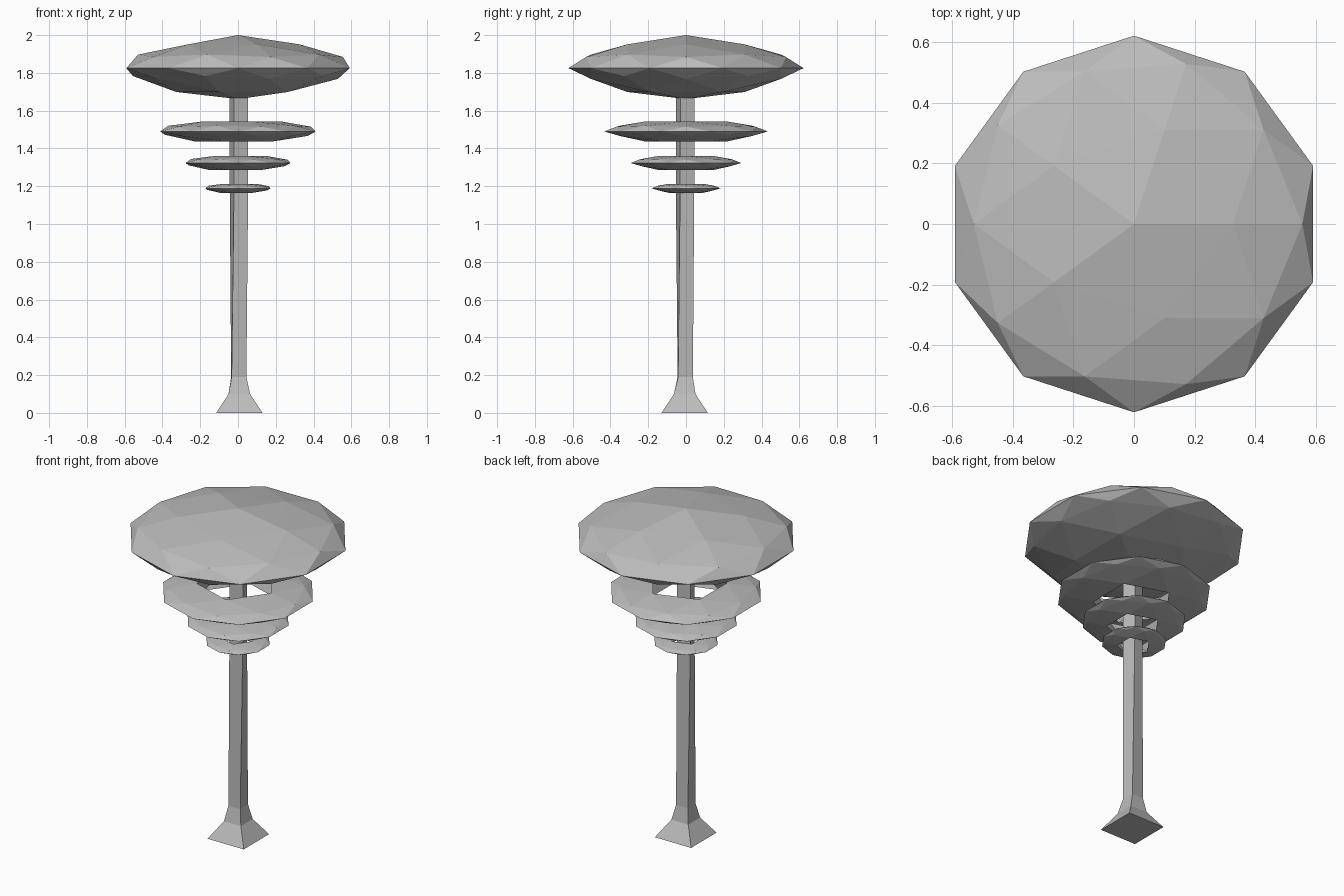
import bpy, bmesh, math

cube = bpy.data.objects.get("Cube")
if cube:
    bpy.data.objects.remove(cube, do_unlink=True)

grey = bpy.data.materials.new("grey")
grey.use_nodes = True
COLOUR = (0.5, 0.5, 0.5, 1)
grey.diffuse_color = COLOUR
grey.node_tree.nodes["Principled BSDF"].inputs["Base Color"].default_value = COLOUR

# Flattened profile: unit sphere height -> share of the half thickness
UPPER = [(0, 0), (0.447, 0.47), (0.526, 0.57), (0.851, 1), (1, 1.39)]
LOWER = [(0, 0), (0.447, 0.33), (0.526, 0.45), (0.851, 1), (1, 1.3)]


def flatten(z):
    table = UPPER if z > 0 else LOWER
    h = min(abs(z), 1)
    for (a, p), (b, q) in zip(table, table[1:]):
        if h <= b:
            return math.copysign(p + (q - p) * (h - a) / (b - a), z)
    return math.copysign(table[-1][1], z)


def finish(name, bm):
    bmesh.ops.recalc_face_normals(bm, faces=bm.faces[:])
    mesh = bpy.data.meshes.new(name)
    bm.to_mesh(mesh)
    bm.free()
    mesh.materials.append(grey)
    obj = bpy.data.objects.new(name, mesh)
    bpy.context.collection.objects.link(obj)
    return obj


def disc(name, radius, half, centre_z, open_middle):
    bm = bmesh.new()
    bmesh.ops.create_icosphere(bm, subdivisions=2, radius=1)
    if open_middle:
        # remove both poles and join the two pentagonal holes by a wall
        poles = [v for v in bm.verts if abs(v.co.z) > 0.95]
        bmesh.ops.delete(bm, geom=poles, context='VERTS')
        rim = [v for v in bm.verts if abs(v.co.z) > 0.7]
        rim.sort(key=lambda v: math.atan2(v.co.y, v.co.x))
        n = len(rim)
        for i in range(n):
            bm.faces.new([rim[(i + k) % n] for k in range(3)])
    for v in bm.verts:
        v.co = (v.co.x * radius, v.co.y * radius, centre_z + half * flatten(v.co.z))
    return finish(name, bm)


# Cap and the three rings below it
disc("cap", 0.622, 0.126, 1.825, False)
for name, radius, half, z in (("large_ring", 0.433, 0.053, 1.49),
                              ("middle_ring", 0.292, 0.037, 1.323),
                              ("small_ring", 0.182, 0.024, 1.189)):
    disc(name, radius, half, z, True)

# Square stalk with a flared foot and a slight twist to the top
bm = bmesh.new()
previous = None
for z, half, twist, shift in ((0, 0.1225, 0, 0.007), (0.1, 0.057, 0, 0.007),
                              (0.19, 0.039, 2, 0.004), (1.19, 0.039, 17, 0.005),
                              (1.68, 0.039, 18, 0.005)):
    ring = []
    for k in range(4):
        a = math.radians(45 + 90 * k + twist)
        r = half * math.sqrt(2)
        ring.append(bm.verts.new((r * math.cos(a) + shift, r * math.sin(a) - shift, z)))
    if previous:
        for k in range(4):
            j = (k + 1) % 4
            bm.faces.new((previous[k], previous[j], ring[j], ring[k]))
    else:
        bm.faces.new(ring[::-1])
    previous = ring
bm.faces.new(previous)
finish("stalk", bm)
